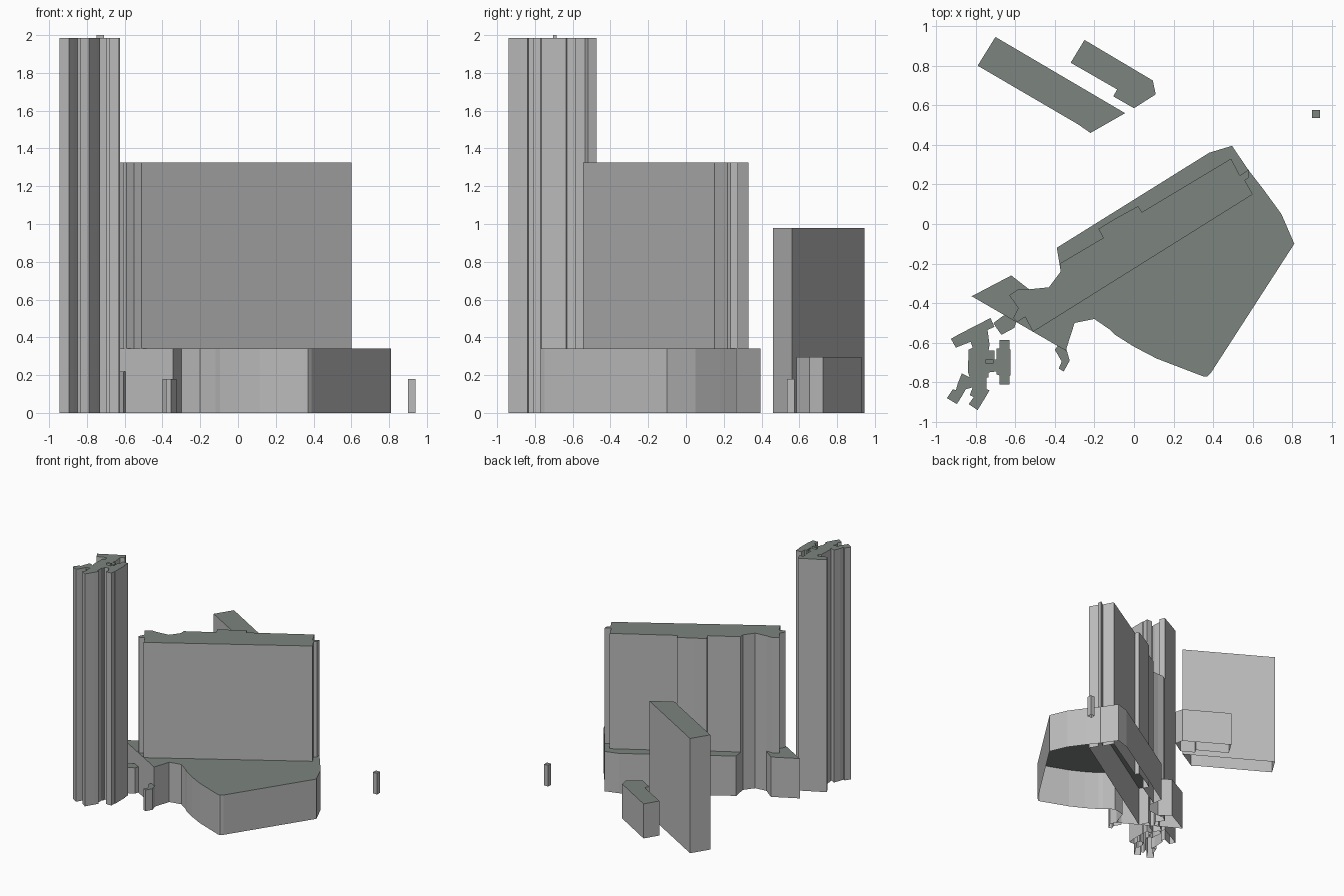
import bpy
import bmesh

cube = bpy.data.objects.get("Cube")
if cube:
    bpy.data.objects.remove(cube, do_unlink=True)


def material(name, rgb):
    m = bpy.data.materials.new(name)
    m.use_nodes = True
    m.diffuse_color = (*rgb, 1)
    m.node_tree.nodes["Principled BSDF"].inputs["Base Color"].default_value = (*rgb, 1)
    return m


wall = material("wall grey", (0.5, 0.5, 0.5))
roof = material("roof grey green", (0.2, 0.23, 0.21))


def block(name, outline, top, base=0.0):
    """Walls raised from a footprint (in hundredths), roofed, open underneath."""
    bm = bmesh.new()
    verts = [bm.verts.new((x / 100, y / 100, base)) for x, y in outline]
    floor = bm.faces.new(verts)
    floor.normal_update()
    if floor.normal.z < 0:
        floor.normal_flip()
    ring = bmesh.ops.extrude_face_region(bm, geom=[floor])["geom"]
    for v in ring:
        if isinstance(v, bmesh.types.BMVert):
            v.co.z = top
    bm.normal_update()
    for f in [f for f in bm.faces if all(v.co.z == base for v in f.verts)]:
        bmesh.ops.delete(bm, geom=[f], context="FACES_ONLY")
    bm.normal_update()
    for f in bm.faces:
        f.material_index = int(abs(f.normal.z) > 0.5)
    mesh = bpy.data.meshes.new(name)
    bm.to_mesh(mesh)
    bm.free()
    mesh.materials.append(wall)
    mesh.materials.append(roof)
    obj = bpy.data.objects.new(name, mesh)
    bpy.context.collection.objects.link(obj)
    return obj


def rect(x0, y0, x1, y1):
    return [(x0, y0), (x1, y0), (x1, y1), (x0, y1)]


# Wide podium with its pointed west wing
block("podium", [
    (-39, -12), (38, 36), (49.5, 39.5), (58, 27), (65, 18), (74.5, 5),
    (81, -10), (39, -75), (37, -77), (35, -77), (11.5, -68), (0, -62),
    (-9.5, -56), (-12, -53.5), (-20, -48), (-30, -50), (-34.5, -64),
    (-82, -36.5), (-62, -26), (-53, -33), (-43, -32), (-37, -24)], 0.34)

# Broad slab building standing in the podium
block("slab_building", [
    (-51, -54.5), (60, 15), (56, 22), (58, 23.5), (58, 27.5), (53.5, 24.5),
    (49, 33), (4, 6), (2, 9), (-9, 3), (-18, -2.5), (-15.5, -7),
    (-37.5, -20), (-37, -24), (-43, -32), (-53, -33), (-58.5, -33),
    (-63, -36), (-58.5, -42.5), (-61, -47.5), (-59, -49.5), (-55, -47)], 1.325)

# Tall tower with splayed arms
block("tower", [
    (-92.5, -58), (-89, -56), (-72.5, -47.5), (-70.5, -52), (-74, -53.5),
    (-73, -61), (-73.5, -64), (-70.5, -64), (-70.5, -68.5), (-69.5, -68.5),
    (-69.5, -63), (-68, -63), (-68, -58.5), (-63, -58.5), (-63, -63),
    (-62.5, -63.5), (-62.5, -76.5), (-63, -77), (-63, -81), (-68, -81),
    (-68, -76.5), (-69.5, -76), (-69.5, -74.5), (-73.5, -75),
    (-73.5, -77.5), (-74.5, -77.5), (-74.5, -83.5), (-73, -84),
    (-75, -87.5), (-79, -94), (-83.5, -91), (-81, -87.5), (-83, -86.5),
    (-81.5, -82.5), (-85, -83.5), (-87, -87), (-89.5, -91), (-94.5, -88),
    (-91.5, -83.5), (-90, -84), (-89, -80.5), (-87, -75.5), (-83, -77.5),
    (-84, -74.5), (-83.5, -63.5), (-81.5, -62.5), (-82.5, -59.5),
    (-90, -62.5)], 1.985)
block("tower_roof_unit", rect(-75, -70.5, -71, -68.5), 2.0, 1.985)

# Low links beside the tower and podium
block("tower_link", [
    (-71, -50), (-67, -47), (-63.5, -45), (-59.5, -49.5), (-60.5, -52.5),
    (-67, -56), (-69.5, -52.5)], 0.22)
block("podium_annex", [
    (-34.5, -62), (-32.5, -69), (-35.5, -74.5), (-38, -73), (-36.5, -69.5),
    (-40, -63.5), (-38.5, -61.5)], 0.18)

# Separate buildings behind
block("rear_slab", [
    (-70, 94.5), (-4.5, 56), (-22, 46), (-28.5, 50.5), (-79, 80)], 0.98)
block("rear_low_building", [
    (-25, 93), (9.5, 72.5), (11, 65.5), (0, 58.5), (-10.5, 64.5),
    (-8.5, 68), (-32, 81.5)], 0.295)
block("kiosk", rect(90, 53.5, 94, 57.5), 0.18)
